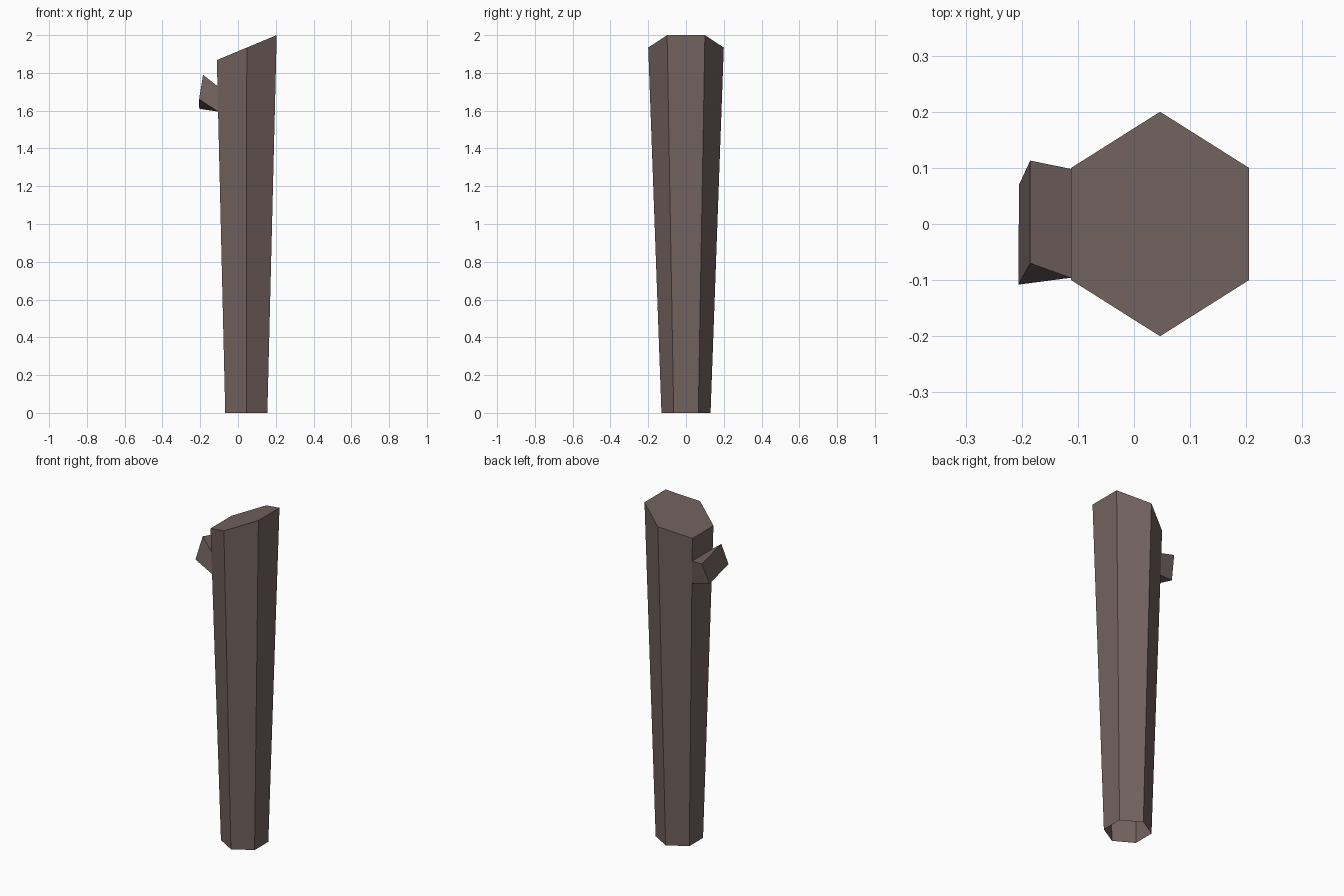
import bpy, bmesh, math
from mathutils import Vector

if "Cube" in bpy.data.objects:
    bpy.data.objects.remove(bpy.data.objects["Cube"])

bark = bpy.data.materials.new("grey brown bark")
bark.diffuse_color = (0.17, 0.125, 0.115, 1)
bark.use_nodes = True
bark.node_tree.nodes["Principled BSDF"].inputs["Base Color"].default_value = bark.diffuse_color

bm = bmesh.new()

# Trunk: open-bottomed hexagonal tube, wider at the top, with a slanted top cut
def ring(cx, radius, half_x, z, rise):
    verts = []
    for k in range(6):
        a = math.radians(30 + 60 * k)
        c = math.cos(a) / math.cos(math.radians(30))
        verts.append(bm.verts.new((cx + half_x * c, radius * math.sin(a), z + rise * c)))
    return verts

low = ring(0.044, 0.13, 0.1115, 0.0, 0.0)
top = ring(0.0465, 0.20, 0.1585, 1.934, 0.066)
for k in range(6):
    n = (k + 1) % 6
    bm.faces.new((low[k], low[n], top[n], top[k]))
bm.faces.new(top)
bm.normal_update()

# Branch stub: cut a patch out of the left side and extrude it
def left_faces():
    return [f for f in bm.faces if f.normal.x < -0.9]

for z in (1.595, 1.73):
    fs = left_faces()
    geom = set(fs)
    for f in fs:
        geom.update(f.edges)
        geom.update(f.verts)
    bmesh.ops.bisect_plane(bm, geom=list(geom), plane_co=(0, 0, z), plane_no=(0, 0, 1))
    bm.normal_update()

patch = [f for f in left_faces() if 1.6 < f.calc_center_median().z < 1.72]
tip = bmesh.ops.extrude_face_region(bm, geom=patch)["geom"]
bmesh.ops.delete(bm, geom=[f for f in patch if f.is_valid], context='FACES_ONLY')
for v in [g for g in tip if isinstance(g, bmesh.types.BMVert)]:
    # twisted, tilted end: keyed by (upper, back)
    v.co = Vector({(True, True): (-0.185, 0.113, 1.74),
                   (True, False): (-0.185, -0.07, 1.79),
                   (False, True): (-0.205, 0.07, 1.61),
                   (False, False): (-0.206, -0.108, 1.66)}[(v.co.z > 1.66, v.co.y > 0)])

bm.normal_update()
mesh = bpy.data.meshes.new("trunk_with_branch_stub")
bm.to_mesh(mesh)
bm.free()
mesh.materials.append(bark)
obj = bpy.data.objects.new("trunk_with_branch_stub", mesh)
bpy.context.collection.objects.link(obj)
